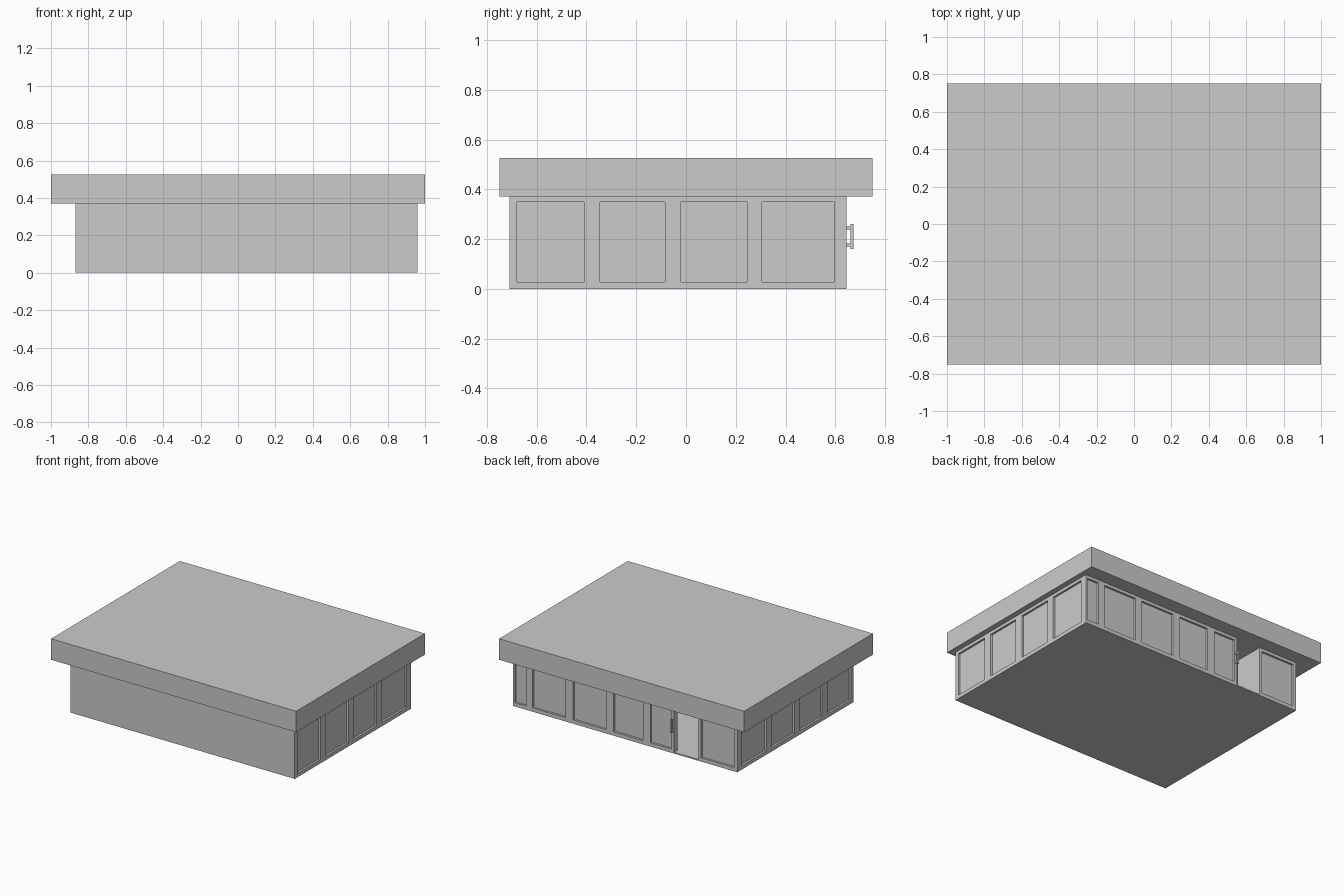
import bpy, bmesh
from mathutils import Vector

if "Cube" in bpy.data.objects:
    bpy.data.objects.remove(bpy.data.objects["Cube"])

X0, X1, Y0, Y1 = -0.87, 0.96, -0.71, 0.645   # outer faces of the walls
FLOOR, TOP = 0.01, 0.37
DEPTH, INSET, PANE = 0.04, 0.015, 0.01       # frame depth, pane setback, pane thickness


def boxes(name, blocks):
    """One object from a list of (x0, x1, y0, y1, z0, z1) blocks."""
    bm = bmesh.new()
    for b in blocks:
        lo = Vector((min(b[0:2]), min(b[2:4]), min(b[4:6])))
        hi = Vector((max(b[0:2]), max(b[2:4]), max(b[4:6])))
        for v in bmesh.ops.create_cube(bm, size=1)["verts"]:
            v.co = Vector(l + (c + 0.5) * (h - l) for l, h, c in zip(lo, hi, v.co))
    me = bpy.data.meshes.new(name)
    bm.to_mesh(me)
    bm.free()
    ob = bpy.data.objects.new(name, me)
    bpy.context.collection.objects.link(ob)
    return ob


def glazed_wall(name, place, start, end, openings, rail=(0.018, 0.022), depth=DEPTH):
    """Posts between the openings, rails and a set-back pane in each opening.
    place(a0, a1, d0, d1, z0, z1): a runs along the wall, d goes inward."""
    frame, panes = [], []
    edges = [start] + [e for o in openings for e in o] + [end]
    for a0, a1 in zip(edges[::2], edges[1::2]):
        if a1 - a0 > 0.001:
            frame.append(place(a0, a1, 0, depth, FLOOR, TOP))
    for a0, a1 in openings:
        z0, z1 = FLOOR + rail[0], TOP - rail[1]
        frame.append(place(a0, a1, 0, depth, FLOOR, z0))
        frame.append(place(a0, a1, 0, depth, z1, TOP))
        panes.append(place(a0, a1, INSET, INSET + PANE, z0, z1))
    boxes(name + "_frame", frame)
    boxes(name + "_panes", panes)


# Roof, floor and solid front wall
boxes("roof_slab", [(-1, 1, -0.75, 0.75, TOP, 0.525)])
boxes("floor_slab", [(X0, X1, Y0, Y1, 0, FLOOR)])
boxes("front_wall", [(X0, X1, Y0, Y0 + 0.02, FLOOR, TOP)])

# Glazed side walls, four panes each
side = [(-0.68, -0.41), (-0.345, -0.085), (-0.02, 0.245), (0.305, 0.595)]
for name, face, inward in (("right_wall", X1, -1), ("left_wall", X0, 1)):
    glazed_wall(name,
                lambda a0, a1, d0, d1, z0, z1, f=face, s=inward:
                (f + s * d0, f + s * d1, a0, a1, z0, z1),
                Y0 + 0.02, Y1 - DEPTH, side)


# Glazed back wall on both sides of the doorway
def back(a0, a1, d0, d1, z0, z1):
    return (a0, a1, Y1 - d0, Y1 - d1, z0, z1)


glazed_wall("back_wall_left", back, X0, -0.555, [(-0.845, -0.575)])
glazed_wall("back_wall_right", back, -0.355, X1,
            [(-0.335, -0.16), (-0.10, 0.14), (0.20, 0.47), (0.53, 0.80), (0.85, 0.945)])

# Door leaf standing open into the room
boxes("door_leaf", [(-0.575, -0.555, 0.415, Y1 - DEPTH, FLOOR, TOP)])

# Upright handle beside the doorway, on two stubs
boxes("door_handle", [(-0.352, -0.34, Y1 + 0.015, Y1 + 0.027, 0.16, 0.26),
                      (-0.352, -0.34, Y1, Y1 + 0.015, 0.17, 0.182),
                      (-0.352, -0.34, Y1, Y1 + 0.015, 0.238, 0.25)])
